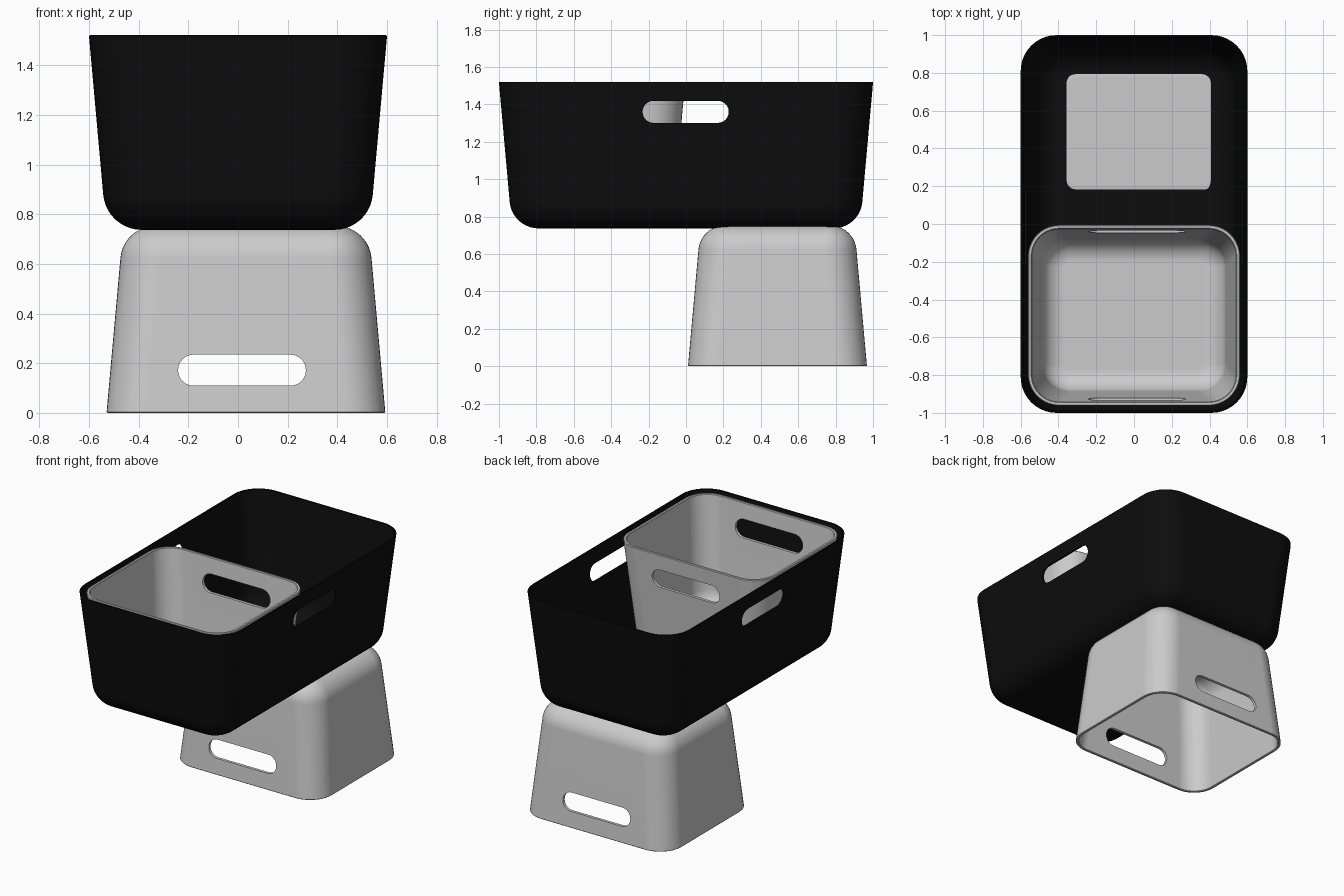
import bpy, bmesh, math
from mathutils import Vector

if "Cube" in bpy.data.objects:
    bpy.data.objects.remove(bpy.data.objects["Cube"])


def rounded_ring(bm, hx, hy, r, z, seg=10):
    """Rounded rectangle of vertices at height z."""
    ring = []
    for k, (sx, sy) in enumerate([(1, 1), (-1, 1), (-1, -1), (1, -1)]):
        for i in range(seg + 1):
            a = (k + i / seg) * math.pi / 2
            ring.append(bm.verts.new((sx * (hx - r) + r * math.cos(a),
                                      sy * (hy - r) + r * math.sin(a), z)))
    return ring


def wall_profile(taper, height, fillet, t, corner, seg=10):
    """(inset, z, corner radius) from floor to wall top, offset inward by t."""
    a = math.atan(taper / height)
    span = math.pi / 2 - a
    cx = taper + fillet * math.tan(span / 2)
    r = fillet - t
    pts = []
    for i in range(seg + 1):
        p = span * i / seg
        shrink = r * (math.sin(span) - math.sin(p))
        pts.append((cx - r * math.sin(p), fillet - r * math.cos(p),
                    corner - t - shrink))
    e = 0.004
    pts.append((t, height - e, corner - t))
    return pts, e


def slot_cutter(length, height, depth, along, centre):
    """Stadium-shaped prism running along 'x' or 'y'."""
    bm = bmesh.new()
    r, d, seg = height / 2, length / 2 - height / 2, 12
    ends = []
    for s in (-depth, depth):
        vs = []
        for side in (1, -1):
            for i in range(seg + 1):
                a = -math.pi / 2 + math.pi * i / seg
                u = side * (d + r * math.cos(a))
                w = side * r * math.sin(a)
                p = Vector((s, u, w)) if along == 'x' else Vector((u, s, w))
                vs.append(bm.verts.new(p + Vector(centre)))
        bm.faces.new(vs)
        ends.append(vs)
    n = len(ends[0])
    for i in range(n):
        j = (i + 1) % n
        bm.faces.new((ends[0][i], ends[0][j], ends[1][j], ends[1][i]))
    bmesh.ops.recalc_face_normals(bm, faces=bm.faces)
    me = bpy.data.meshes.new("slot_cutter")
    bm.to_mesh(me)
    bm.free()
    ob = bpy.data.objects.new("slot_cutter", me)
    bpy.context.collection.objects.link(ob)
    ob.hide_render = True
    return ob


def make_bin(name, hx, hy, height, taper, corner, fillet, t, slot):
    # Shell: outside wall, rim, then inside wall
    outer, e = wall_profile(taper, height, fillet, 0, corner)
    inner, _ = wall_profile(taper, height, fillet, t, corner)
    prof = (outer + [(e, height, corner - e), (t - e, height, corner - t + e)]
            + inner[::-1])
    bm = bmesh.new()
    rings = [rounded_ring(bm, hx - d, hy - d, r, z) for d, z, r in prof]
    for lo, hi in zip(rings, rings[1:]):
        for i in range(len(lo)):
            j = (i + 1) % len(lo)
            bm.faces.new((lo[i], lo[j], hi[j], hi[i]))
    bm.faces.new(rings[0])
    bm.faces.new(rings[-1])
    bmesh.ops.recalc_face_normals(bm, faces=bm.faces)
    me = bpy.data.meshes.new(name)
    bm.to_mesh(me)
    bm.free()
    ob = bpy.data.objects.new(name, me)
    bpy.context.collection.objects.link(ob)

    # Handle slots through both opposite walls
    cutter = slot_cutter(*slot)
    mod = ob.modifiers.new("slots", 'BOOLEAN')
    mod.operation, mod.solver, mod.object = 'DIFFERENCE', 'EXACT', cutter
    bpy.context.view_layer.objects.active = ob
    bpy.ops.object.select_all(action='DESELECT')
    ob.select_set(True)
    bpy.ops.object.modifier_apply(modifier=mod.name)
    bpy.data.objects.remove(cutter)
    bpy.ops.object.shade_smooth_by_angle(angle=math.radians(35))
    wn = ob.modifiers.new("normals", 'WEIGHTED_NORMAL')
    wn.keep_sharp = True
    return ob


# Large black bin
big = make_bin("large_bin", 0.6, 1.0, 0.784, 0.07, 0.19, 0.155, 0.013,
               (0.461, 0.118, 2, 'x', (0, -0.002, 0.623)))
big.location.z = 0.737
black = bpy.data.materials.new("black_plastic")
black.diffuse_color = (0.004, 0.004, 0.004, 1)
black.use_nodes = True
black.node_tree.nodes["Principled BSDF"].inputs["Base Color"].default_value = black.diffuse_color
big.data.materials.append(black)

# Small bin standing inside the large one
H = 0.752
small = make_bin("small_bin_upright", 0.561, 0.478, H, 0.067, 0.165, 0.14, 0.02,
                 (0.515, 0.125, 2, 'y', (0.016, 0, H - 0.172)))
small.location = (0, -0.484, 0.759)

# Same small bin turned upside down underneath
base = small.copy()
base.name = "small_bin_inverted"
bpy.context.collection.objects.link(base)
base.rotation_euler = (0, math.pi, 0)
base.location = (0.032, 0.489, H)
